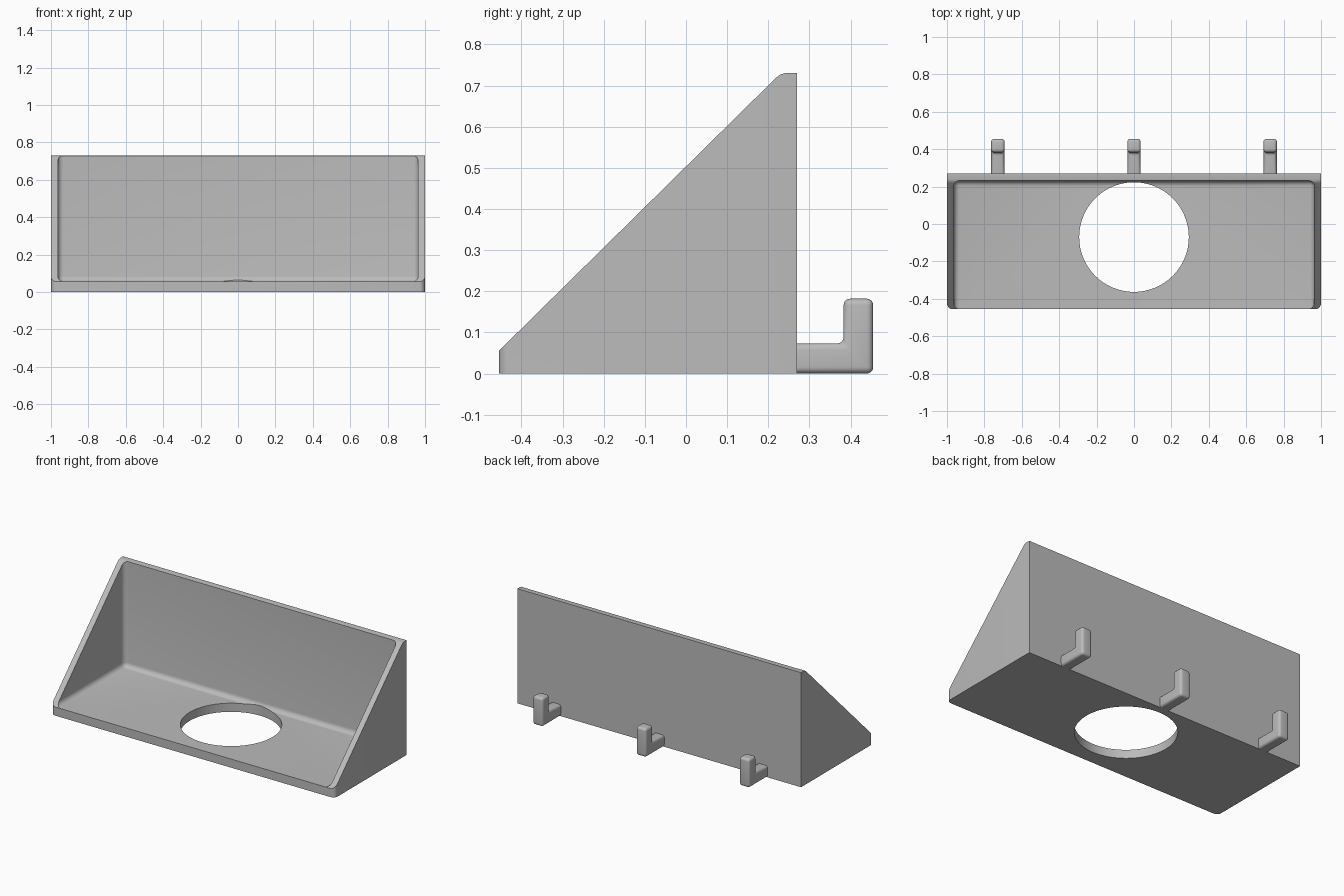
import bpy, bmesh, math

cube = bpy.data.objects.get("Cube")
if cube:
    bpy.data.objects.remove(cube, do_unlink=True)

grey = bpy.data.materials.new("plain grey")
grey.use_nodes = True
grey.diffuse_color = (0.5, 0.5, 0.5, 1)
grey.node_tree.nodes["Principled BSDF"].inputs["Base Color"].default_value = (0.5, 0.5, 0.5, 1)


def prism(name, profile, x0, x1, radius=0, pick=lambda e: True):
    """Extrude a (y, z) profile along x and round the picked edges."""
    bm = bmesh.new()
    face = bm.faces.new([bm.verts.new((x0, y, z)) for y, z in profile])
    ext = bmesh.ops.extrude_face_region(bm, geom=[face])
    verts = [v for v in ext["geom"] if isinstance(v, bmesh.types.BMVert)]
    bmesh.ops.translate(bm, verts=verts, vec=(x1 - x0, 0, 0))
    bmesh.ops.recalc_face_normals(bm, faces=bm.faces[:])
    if radius:
        bmesh.ops.bevel(bm, geom=[e for e in bm.edges if pick(e)], offset=radius,
                        segments=5, profile=0.5, affect='EDGES')
    mesh = bpy.data.meshes.new(name)
    bm.to_mesh(mesh)
    bm.free()
    mesh.materials.append(grey)
    obj = bpy.data.objects.new(name, mesh)
    bpy.context.collection.objects.link(obj)
    return obj


def activate(obj):
    bpy.ops.object.select_all(action='DESELECT')
    obj.select_set(True)
    bpy.context.view_layer.objects.active = obj


def cut(obj, cutter):
    cutter.hide_render = True
    mod = obj.modifiers.new("cut", 'BOOLEAN')
    mod.operation = 'DIFFERENCE'
    mod.solver = 'EXACT'
    mod.object = cutter
    activate(obj)
    bpy.ops.object.modifier_apply(modifier=mod.name)
    bpy.data.objects.remove(cutter, do_unlink=True)


def smooth(obj):
    activate(obj)
    bpy.ops.object.shade_smooth_by_angle(angle=math.radians(30))


FRONT, BACK, TOP = -0.455, 0.27, 0.73

# Wedge-shaped body with rounded front corners
wedge = [(FRONT, 0), (BACK, 0), (BACK, TOP), (0.24, TOP),
         (0.23, 0.727), (0.22, 0.72), (FRONT, 0.055)]
body = prism("shelf_body", wedge, -1, 1, 0.03,
             lambda e: all(abs(v.co.y - FRONT) < 1e-4 for v in e.verts)
             and abs(e.verts[0].co.x - e.verts[1].co.x) < 1e-4)

# Hollow inside with filleted floor and wall joints
cut(body, prism("cavity_cutter", [(-1, 0.055), (0.232, 0.055), (0.232, 2), (-1, 2)],
                -0.963, 0.963, 0.03))

# Round hole through the floor
bpy.ops.mesh.primitive_cylinder_add(vertices=96, radius=0.293, depth=0.6,
                                    location=(0, -0.07, 0.05))
hole = bpy.context.object
hole.name = "hole_cutter"
hole.data.materials.append(grey)
cut(body, hole)
smooth(body)

# Three upturned hooks on the back
hook = [(0.25, 0), (0.455, 0), (0.455, 0.182), (0.383, 0.182), (0.383, 0.073), (0.25, 0.073)]
for side, x in (("right", -0.728), ("middle", 0), ("left", 0.728)):
    smooth(prism("hook_" + side, hook, x - 0.036, x + 0.036, 0.016))
